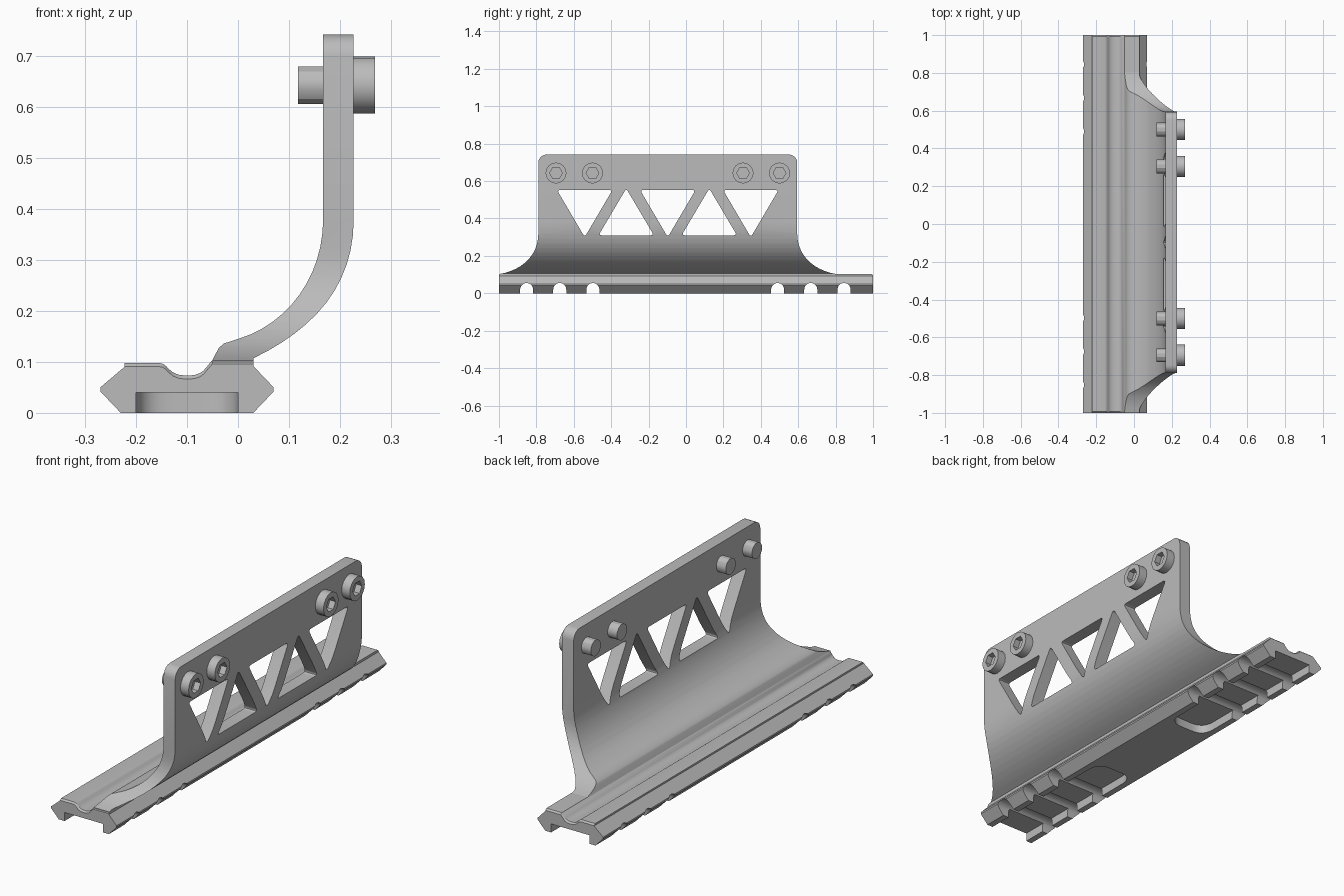
import bpy, bmesh, math
from mathutils import Vector

cube = bpy.data.objects.get("Cube")
if cube:
    bpy.data.objects.remove(cube)

metal = bpy.data.materials.new("grey metal")
metal.use_nodes = True
grey = (0.5, 0.5, 0.5, 1)
metal.diffuse_color = grey
metal.node_tree.nodes["Principled BSDF"].inputs["Base Color"].default_value = grey

PLACE = {"X": lambda u, v, w: (w, u, v),
         "Y": lambda u, v, w: (u, w, v),
         "Z": lambda u, v, w: (u, v, w)}


def loft(name, axis, sections):
    """Solid through matching outlines: sections = [(position, outline), ...]."""
    bm = bmesh.new()
    rings = [[bm.verts.new(PLACE[axis](u, v, w)) for u, v in pts] for w, pts in sections]
    n = len(rings[0])
    for a, b in zip(rings, rings[1:]):
        for i in range(n):
            j = (i + 1) % n
            bm.faces.new((a[i], a[j], b[j], b[i]))
    bm.faces.new(rings[0])
    bm.faces.new(rings[-1])
    bmesh.ops.recalc_face_normals(bm, faces=bm.faces)
    mesh = bpy.data.meshes.new(name)
    bm.to_mesh(mesh)
    bm.free()
    mesh.materials.append(metal)
    obj = bpy.data.objects.new(name, mesh)
    bpy.context.collection.objects.link(obj)
    return obj


def prism(name, axis, pts, lo, hi):
    return loft(name, axis, [(lo, pts), (hi, pts)])


def activate(obj):
    bpy.ops.object.select_all(action="DESELECT")
    obj.select_set(True)
    bpy.context.view_layer.objects.active = obj


def boolean(obj, cutter, operation="DIFFERENCE"):
    activate(obj)
    mod = obj.modifiers.new("cut", "BOOLEAN")
    mod.operation, mod.solver, mod.object = operation, "EXACT", cutter
    bpy.ops.object.modifier_apply(modifier=mod.name)
    bpy.data.objects.remove(cutter)


def smooth(obj):
    activate(obj)
    bpy.ops.object.shade_smooth_by_angle(angle=math.radians(30))


def rounded(pts, r, steps=4):
    """Polygon with every corner replaced by a small curve."""
    out = []
    for i, p in enumerate(pts):
        p, a, b = Vector(p), Vector(pts[i - 1]), Vector(pts[(i + 1) % len(pts)])
        s, e = p + (a - p).normalized() * r, p + (b - p).normalized() * r
        for k in range(steps + 1):
            t = k / steps
            out.append(tuple(s * (1 - t) ** 2 + p * 2 * t * (1 - t) + e * t * t))
    return out


def bezier(a, b, c, d, steps=12):
    a, b, c, d = map(Vector, (a, b, c, d))
    ts = [k / steps for k in range(steps + 1)]
    return [tuple(a * (1 - t) ** 3 + b * 3 * t * (1 - t) ** 2 + c * 3 * t * t * (1 - t) + d * t ** 3)
            for t in ts]


def circle(y, z, r, n, turn=0.0):
    return [(y + r * math.cos(math.tau * k / n + turn), z + r * math.sin(math.tau * k / n + turn))
            for k in range(n)]


# Rail: grooved top, bevelled flanks, top edge eased at both ends
groove = bezier((-0.155, 0.098), (-0.135, 0.098), (-0.14, 0.073), (-0.1, 0.073), 6)
groove += bezier((-0.1, 0.073), (-0.065, 0.073), (-0.065, 0.09), (-0.05, 0.103), 6)[1:]
low = [(0.03, 0), (0.07, 0.042), (0.07, 0.05), (0.03, 0.092)]
left_low = [(-0.223, 0.09), (-0.27, 0.05), (-0.27, 0.042), (-0.23, 0)]
top = [(0.03, 0.103)] + groove[::-1] + [(-0.223, 0.098)]
eased = [(x, z - 0.007) for x, z in top]
full, end = low + top + left_low, low + eased + left_low
rail = loft("rail", "Y", [(-1, end), (-0.992, full), (0.992, full), (1, end)])

# Underside pockets open at the ends, with rounded inner corners
for side in (-1, 1):
    pocket = rounded([(-0.2, side * 0.25), (0, side * 0.25), (0, side * 1.2), (-0.2, side * 1.2)], 0.07, 6)
    boolean(rail, prism("pocket_cutter", "Z", pocket, -0.1, 0.04))

# Round-topped cross slots
for y in (-0.852, -0.675, -0.498, 0.49, 0.667, 0.845):
    arch = [(y + 0.035 * math.cos(math.pi * k / 10), 0.02 + 0.035 * math.sin(math.pi * k / 10))
            for k in range(11)]
    boolean(rail, prism("slot_cutter", "X", arch + [(y - 0.035, -0.1), (y + 0.035, -0.1)], -0.5, 0.5))
smooth(rail)

# Curved bracket plate
MID = -0.0975
outer = bezier((0.03, 0.107), (0.15, 0.165), (0.227, 0.25), (0.227, 0.38))
inner = bezier((0.167, 0.38), (0.167, 0.27), (0.1, 0.175), (0, 0.145))
foot = [(-0.028, 0.136), (-0.038, 0.127), (-0.052, 0.1), (0.03, 0.1)]
bracket = prism("bracket", "Y", outer + [(0.227, 0.742), (0.167, 0.742)] + inner + foot, -1, 1)

# Side outline: rounded top corners and flared foot
half = [(0, 0.742)] + bezier((0.648, 0.742), (0.672, 0.742), (0.692, 0.722), (0.692, 0.698), 5)
half += bezier((0.692, 0.32), (0.692, 0.21), (0.77, 0.125), (0.9, 0.103), 12) + [(0.9, 0.05)]
outline = [(MID + y, z) for y, z in half] + [(MID - y, z) for y, z in half[:0:-1]]
boolean(bracket, prism("outline_cutter", "X", outline, -0.5, 0.5), "INTERSECT")

# Truss windows, alternately pointing down and up
for k in range(5):
    y = MID + (k - 2) * 0.222
    base, tip = (0.552, 0.3) if k % 2 == 0 else (0.31, 0.56)
    window = rounded([(y - 0.148, base), (y + 0.148, base), (y, tip)], 0.018)
    boolean(bracket, prism("window_cutter", "X", window, 0, 0.5))
smooth(bracket)

# Socket-head screws with shank ends behind the plate
for i, y in enumerate((-0.695, -0.5, 0.305, 0.5), 1):
    z = 0.643
    head = prism(f"screw_head_{i}", "X", circle(y, z, 0.056, 16), 0.22, 0.269)
    boolean(head, prism("socket_cutter", "X", circle(y, z, 0.034, 6), 0.24, 0.4))
    smooth(head)
    smooth(prism(f"screw_shank_{i}", "X", circle(y, z, 0.038, 12, math.pi / 12), 0.118, 0.2))
